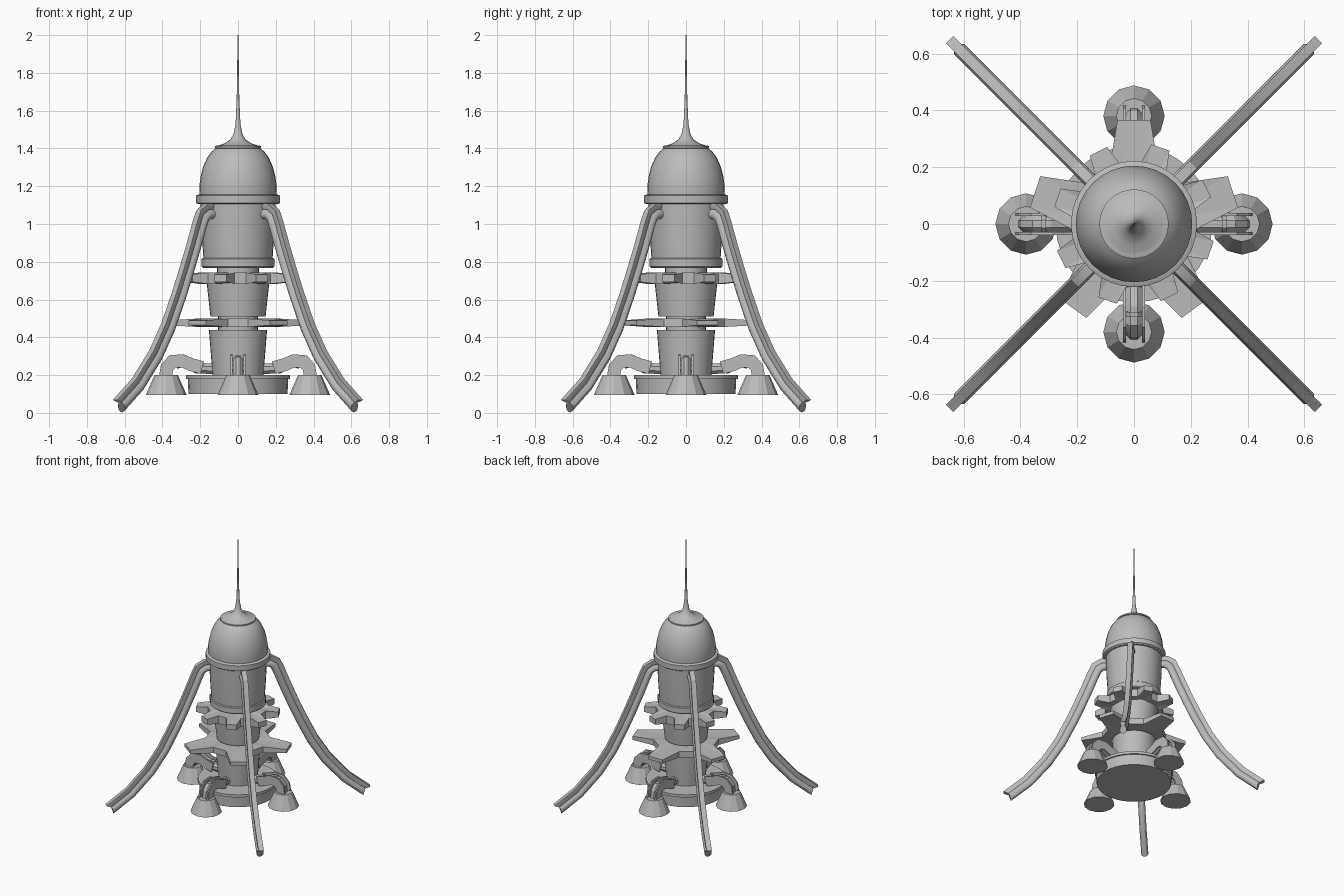
import bpy, bmesh, math
from mathutils import Vector

if "Cube" in bpy.data.objects:
    bpy.data.objects.remove(bpy.data.objects["Cube"])

grey = bpy.data.materials.new("metal_grey")
grey.diffuse_color = (0.5, 0.5, 0.5, 1)
grey.use_nodes = True
grey.node_tree.nodes["Principled BSDF"].inputs["Base Color"].default_value = grey.diffuse_color


def finish(name, bm, angle=30, loc=(0, 0, 0)):
    """Turn a bmesh into a shaded object."""
    bmesh.ops.remove_doubles(bm, verts=bm.verts, dist=1e-5)
    bmesh.ops.recalc_face_normals(bm, faces=bm.faces)
    me = bpy.data.meshes.new(name)
    bm.to_mesh(me)
    bm.free()
    me.materials.append(grey)
    ob = bpy.data.objects.new(name, me)
    bpy.context.collection.objects.link(ob)
    ob.location = loc
    bpy.ops.object.select_all(action='DESELECT')
    ob.select_set(True)
    bpy.context.view_layer.objects.active = ob
    if angle:
        bpy.ops.object.shade_smooth_by_angle(angle=math.radians(angle))
    return ob


def bridge(bm, rings):
    """Skin closed rings of vertices and cap both ends."""
    for a, b in zip(rings, rings[1:]):
        n = len(a)
        for i in range(n):
            bm.faces.new((a[i], a[(i + 1) % n], b[(i + 1) % n], b[i]))
    bm.faces.new(rings[0])
    bm.faces.new(rings[-1])


def lathe(name, profile, sides=32, angle=30, loc=(0, 0, 0)):
    """Revolve (radius, height) points around z."""
    bm = bmesh.new()
    rings = [[bm.verts.new((r * math.cos(2 * math.pi * i / sides),
                            r * math.sin(2 * math.pi * i / sides), z))
              for i in range(sides)] for r, z in profile]
    bridge(bm, rings)
    return finish(name, bm, angle, loc)


def sweep(name, path, section, turn, notch=0.0, angle=30):
    """Sweep a (normal, sideways) section along an (r, z) path, turned about z."""
    bm = bmesh.new()
    pts = [Vector(p) for p in path]
    ca, sa = math.cos(turn), math.sin(turn)
    rings = []
    for i, p in enumerate(pts):
        t0 = (p - pts[i - 1]).normalized() if i else (pts[1] - p).normalized()
        t1 = (pts[i + 1] - p).normalized() if i < len(pts) - 1 else t0
        t = (t0 + t1).normalized()
        n = Vector((-t.y, t.x)) / max(t.dot(t0), 0.5)
        ring = []
        for u, v in section:
            q = p + n * u
            if notch and i == len(pts) - 1:
                q = q - t * notch * max(0, 1 - abs(u) / 0.04)
            ring.append(bm.verts.new((q.x * ca - v * sa, q.x * sa + v * ca, q.y)))
        rings.append(ring)
    bridge(bm, rings)
    return finish(name, bm, angle)


def gear(name, teeth, start, root, root_w, tip, tip_w, z, h_root, h_tip):
    """Toothed plate that gets thinner towards the tooth tips."""
    bm = bmesh.new()
    outline = []
    for k in range(teeth):
        a = math.radians(start) + 2 * math.pi * k / teeth
        for r, w, h in ((root, -root_w, h_root), (tip, -tip_w, h_tip),
                        (tip, tip_w, h_tip), (root, root_w, h_root)):
            outline.append((r * math.cos(a) - w * math.sin(a),
                            r * math.sin(a) + w * math.cos(a), h))
    up = [bm.verts.new((x, y, z + h)) for x, y, h in outline]
    low = [bm.verts.new((x, y, z - h)) for x, y, h in outline]
    ctop, clow = bm.verts.new((0, 0, z + h_root)), bm.verts.new((0, 0, z - h_root))
    n = len(up)
    for i in range(n):
        j = (i + 1) % n
        bm.faces.new((up[i], up[j], ctop))
        bm.faces.new((low[j], low[i], clow))
        bm.faces.new((low[i], low[j], up[j], up[i]))
    return finish(name, bm, 0)


def circle(r, n, u0=0.0, v0=0.0):
    return [(u0 + r * math.cos(2 * math.pi * (i + .5) / n),
             v0 + r * math.sin(2 * math.pi * (i + .5) / n)) for i in range(n)]


# Central column, bottom to top
lathe("base_disk", [(.262, .1), (.266, .18), (.276, .18), (.276, .2)])
lathe("lower_drum", [(.134, .19), (.154, .44)])
lathe("lower_neck", [(.105, .43), (.105, .515)])
lathe("middle_drum", [(.146, .51), (.167, .70)])
lathe("upper_neck", [(.11, .69), (.11, .78)])
lathe("body_collar", [(.185, .768), (.192, .775), (.192, .815), (.186, .82)])
lathe("body", [(.182, .80), (.192, .95), (.199, 1.12)])
lathe("body_ring", [(.212, 1.105), (.222, 1.112), (.222, 1.15), (.208, 1.157)])
lathe("dome", [(.203, 1.15), (.205, 1.2), (.198, 1.25), (.185, 1.302),
               (.163, 1.352), (.138, 1.385), (.112, 1.405)], 32, 35)
lathe("dome_cap", [(.108, 1.395), (.122, 1.403), (.122, 1.412), (.115, 1.415)])
lathe("spire", [(.115, 1.412), (.075, 1.425), (.042, 1.445), (.024, 1.475),
                (.013, 1.53), (.007, 1.66), (.005, 1.8), (.002, 2.0)], 16, 40)

# Gear plates on the two necks
gear("lower_gear", 5, 90, .205, .085, .366, .058, .477, .022, .013)
gear("upper_gear", 8, 26, .2, .05, .285, .034, .713, .03, .02)

# Leg section: round lower tube, thin web, narrow upper flange
leg_section = [(-.018 + .025 * math.cos(a), .025 * math.sin(a))
               for a in [math.radians(60 + 30 * k) for k in range(9)]]
leg_section += [(.008, -.012), (.026, -.018), (.041, -.018),
                (.041, .018), (.026, .018), (.008, .012)]
leg_path = [(.17, 1.07), (.225, 1.068), (.262, 1.045), (.287, .99), (.33, .878),
            (.385, .745), (.44, .62), (.52, .455), (.615, .305), (.75, .15), (.893, .037)]

# Side thruster pipe with two rails
pipe_path = [(.11, .232), (.19, .236), (.25, .252), (.295, .272),
             (.345, .268), (.372, .24), (.38, .19)]
rail = [(-.03, -.005), (.038, -.005), (.038, .005), (-.03, .005)]

for k in range(4):
    sweep(f"leg_{k}", leg_path, leg_section, math.radians(45 + 90 * k), .022)
    a = math.radians(90 * k)
    sweep(f"thruster_pipe_{k}", pipe_path, circle(.03, 8), a, angle=25)
    for s in (-1, 1):
        sweep(f"pipe_rail_{k}_{'left' if s > 0 else 'right'}", pipe_path[1:],
              [(u, v + s * .034) for u, v in rail], a, angle=25)
    # Clamps around the pipe
    for i in (1, 3):
        p, q = Vector(pipe_path[i]), Vector(pipe_path[i + 1])
        sweep(f"pipe_clamp_{k}_{i}", [p.lerp(q, .25), p.lerp(q, .6)],
              circle(.037, 8), a, angle=0)
    lathe(f"thruster_nozzle_{k}", [(.108, .095), (.062, .2)], 12, 0,
          (.38 * math.cos(a), .38 * math.sin(a), 0))
